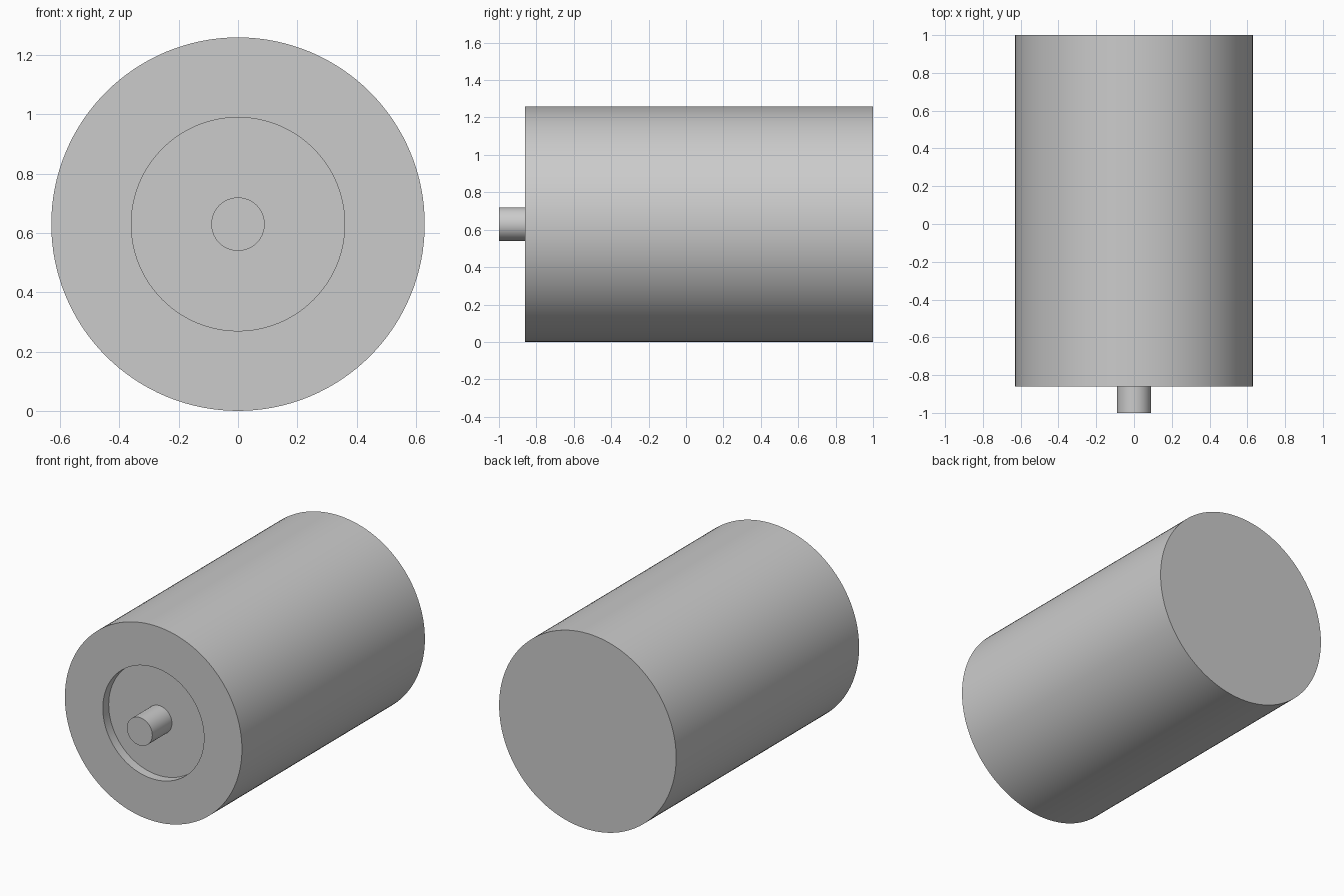
import bpy, bmesh
from math import cos, sin, tau, radians

if "Cube" in bpy.data.objects:
    bpy.data.objects.remove(bpy.data.objects["Cube"], do_unlink=True)

SEGMENTS = 128
AXIS_Z = 0.63

grey = bpy.data.materials.new("light grey")
grey.use_nodes = True
colour = (0.6, 0.6, 0.6, 1)
grey.diffuse_color = colour
grey.node_tree.nodes["Principled BSDF"].inputs["Base Color"].default_value = colour


def lathe(name, profile):
    """Turn (radius, y) points around the y axis, closing both ends with flat caps."""
    bm = bmesh.new()
    rings = []
    for radius, y in profile:
        rings.append([bm.verts.new((radius * cos(tau * i / SEGMENTS), y,
                                    radius * sin(tau * i / SEGMENTS)))
                      for i in range(SEGMENTS)])
    for a, b in zip(rings, rings[1:]):
        for i in range(SEGMENTS):
            j = (i + 1) % SEGMENTS
            bm.faces.new((a[i], a[j], b[j], b[i]))
    bm.faces.new(rings[0])
    bm.faces.new(rings[-1])
    bmesh.ops.recalc_face_normals(bm, faces=bm.faces)
    mesh = bpy.data.meshes.new(name)
    bm.to_mesh(mesh)
    bm.free()
    mesh.materials.append(grey)
    obj = bpy.data.objects.new(name, mesh)
    obj.location.z = AXIS_Z
    bpy.context.collection.objects.link(obj)
    bpy.ops.object.select_all(action='DESELECT')
    obj.select_set(True)
    bpy.context.view_layer.objects.active = obj
    bpy.ops.object.shade_smooth_by_angle(angle=radians(30))
    return obj


# Drum with a round recess in the front, and a stub shaft rising from its floor
lathe("drum_with_shaft", [
    (0.09, -1.0), (0.09, -0.80),
    (0.36, -0.80), (0.36, -0.86),
    (0.63, -0.86), (0.63, 1.0),
])
